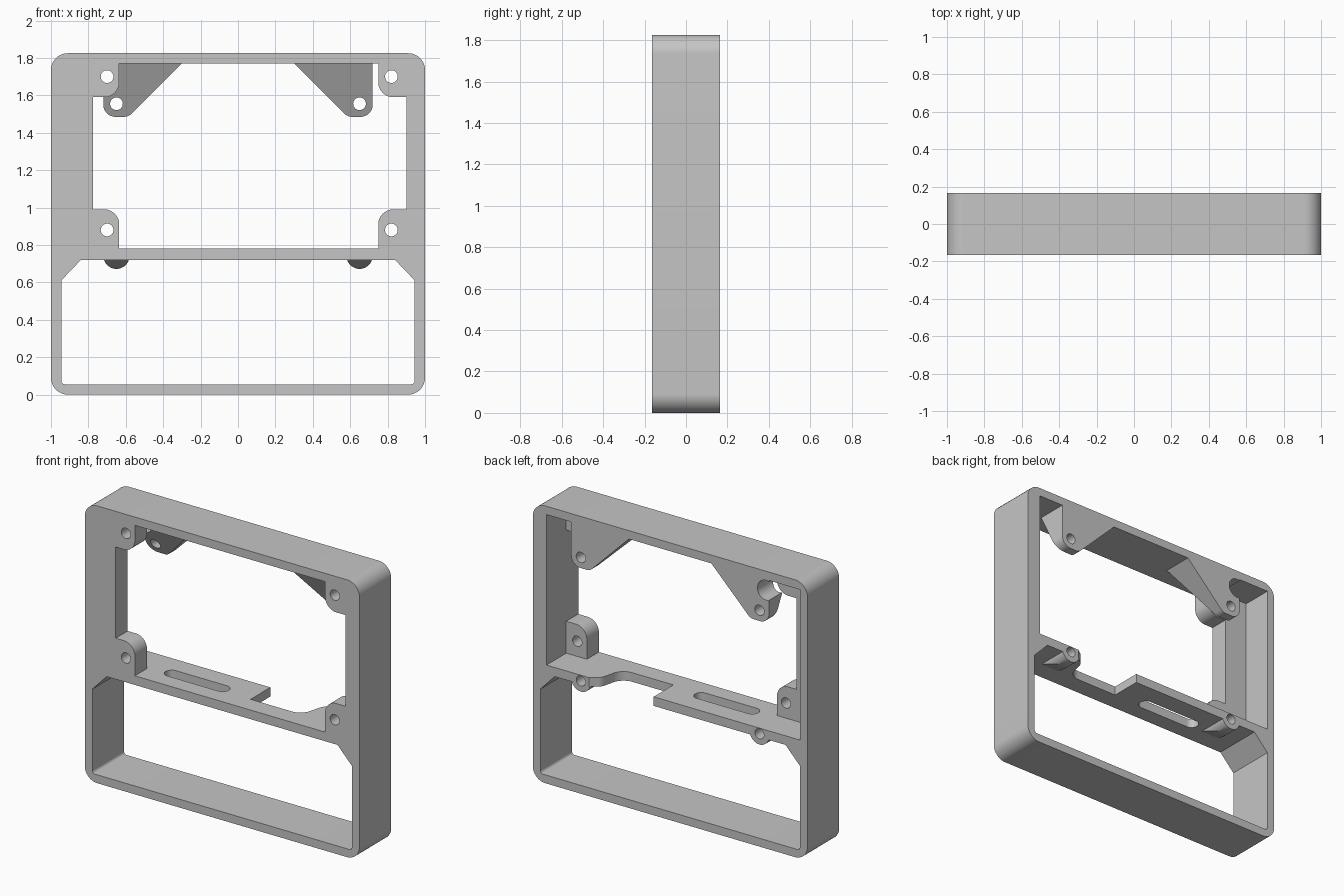
import bpy, bmesh, math
from mathutils import Vector

if "Cube" in bpy.data.objects:
    bpy.data.objects.remove(bpy.data.objects["Cube"], do_unlink=True)

BACK, FRONT, PLATE = 0.165, -0.165, -0.04     # depth of rear, front and back of face plate
FLOOR, CEILING = 0.78, 1.77                   # upper bay limits
SHELF_BOTTOM = 0.72

grey = bpy.data.materials.new("plain grey")
grey.use_nodes = True
COLOUR = (0.56, 0.56, 0.56, 1)
grey.diffuse_color = COLOUR
grey.node_tree.nodes["Principled BSDF"].inputs["Base Color"].default_value = COLOUR


def rounded(points, steps=10):
    """Replace each (x, y, radius) corner by an arc; plain (x, y) stays sharp."""
    out = []
    for i, c in enumerate(points):
        p = Vector(c[:2])
        if len(c) < 3:
            out.append(p)
            continue
        r = c[2]
        u = (Vector(points[i - 1][:2]) - p).normalized()
        v = (Vector(points[(i + 1) % len(points)][:2]) - p).normalized()
        half = u.angle(v) / 2
        centre = p + (u + v).normalized() * (r / math.sin(half))
        t = r / math.tan(half)
        a, b = p + u * t - centre, p + v * t - centre
        out += [centre + a.lerp(b, k / steps).normalized() * r for k in range(steps + 1)]
    return out


def prism(name, points, start, end, axis="y"):
    """Extrude an outline along y (outline in x, z) or z (outline in x, y)."""
    bm = bmesh.new()
    place = (lambda p: (p.x, start, p.y)) if axis == "y" else (lambda p: (p.x, p.y, start))
    face = bm.faces.new([bm.verts.new(place(p)) for p in rounded(points)])
    new = bmesh.ops.extrude_face_region(bm, geom=[face])["geom"]
    step = Vector((0, end - start, 0)) if axis == "y" else Vector((0, 0, end - start))
    bmesh.ops.translate(bm, vec=step, verts=[g for g in new if isinstance(g, bmesh.types.BMVert)])
    bmesh.ops.recalc_face_normals(bm, faces=bm.faces)
    mesh = bpy.data.meshes.new(name)
    bm.to_mesh(mesh)
    bm.free()
    mesh.materials.append(grey)
    ob = bpy.data.objects.new(name, mesh)
    bpy.context.collection.objects.link(ob)
    return ob


def box(x0, x1, z0, z1):
    return [(x0, z0), (x1, z0), (x1, z1), (x0, z1)]


def disc(x, z, r, n=32):
    return [(x + r * math.cos(k * math.tau / n), z + r * math.sin(k * math.tau / n)) for k in range(n)]


def cut(ob, *outline_args, **kw):
    """Subtract a prism from the object."""
    cutter = prism("cutter", *outline_args, **kw)
    cutter.hide_render = True
    mod = ob.modifiers.new("cut", "BOOLEAN")
    mod.operation, mod.solver, mod.object = "DIFFERENCE", "EXACT", cutter
    bpy.context.view_layer.objects.active = ob
    bpy.ops.object.modifier_apply(modifier=mod.name)
    bpy.data.objects.remove(cutter, do_unlink=True)


def slope(ob, upper, lower):
    """Slice away everything in front of the plane through two (y, z) points."""
    (y0, z0), (y1, z1) = upper, lower
    bm = bmesh.new()
    bm.from_mesh(ob.data)
    bmesh.ops.bisect_plane(bm, geom=bm.verts[:] + bm.edges[:] + bm.faces[:],
                           plane_co=(0, y0, z0), plane_no=(0, z1 - z0, y0 - y1),
                           clear_outer=True)
    bmesh.ops.holes_fill(bm, edges=bm.edges[:], sides=0)
    bmesh.ops.recalc_face_normals(bm, faces=bm.faces)
    bm.to_mesh(ob.data)
    bm.free()


def finish(ob):
    bpy.ops.object.select_all(action="DESELECT")
    ob.select_set(True)
    bpy.context.view_layer.objects.active = ob
    bpy.ops.object.shade_smooth_by_angle(angle=math.radians(30))


# Outer shell
R = 0.09
frame = prism("frame", [(-1, 0, R), (1, 0, R), (1, 1.825, R), (-1, 1.825, R)], FRONT, BACK)

# Lower bay with chamfered upper corners
cut(frame, [(-0.945, 0.055, 0.02), (0.945, 0.055, 0.02), (0.945, 0.61), (0.84, SHELF_BOTTOM),
            (-0.84, SHELF_BOTTOM), (-0.945, 0.61)], -0.3, 0.3)

# Upper window through the face plate, leaving four corner tabs
T = 0.08
window = [(-0.635, FLOOR), (0.75, FLOOR), (0.75, 0.99, T), (0.9, 0.99), (0.9, 1.59), (0.75, 1.59, T),
          (0.75, CEILING), (-0.635, CEILING), (-0.635, 1.59, T), (-0.775, 1.59),
          (-0.775, 0.99), (-0.635, 0.99, T)]
cut(frame, window, -0.3, 0)

# Wider pocket behind the face plate
cut(frame, box(-0.945, 0.9, FLOOR, CEILING), PLATE, 0.3)

# Tab screw holes
for x in (-0.7, 0.82):
    for z in (0.88, 1.7):
        cut(frame, disc(x, z, 0.034), -0.3, 0)

# Shelf slot and cable notch
S = 0.044
cut(frame, [(-0.52, -0.055, S), (-0.06, -0.055, S), (-0.06, 0.035, S), (-0.52, 0.035, S)],
    0.6, 0.9, axis="z")
cut(frame, [(0.12, 0.3), (0.12, -0.04), (0.49, -0.04, 0.09), (0.53, 0.12, 0.06), (0.59, 0.165), (0.59, 0.3)],
    0.6, 0.9, axis="z")

# Rear mounts, mirrored left and right
for side, label in ((1, "left"), (-1, "right")):
    # Hanging bracket with sloped front
    outline = [(0.3, CEILING), (0.585, 1.485, 0.06), (0.72, 1.485, 0.065), (0.72, CEILING)]
    bracket = prism(label + "_bracket", [(side * p[0], *p[1:]) for p in outline], PLATE, BACK)
    slope(bracket, (PLATE, CEILING), (0.105, 1.485))
    cut(bracket, disc(side * 0.65, 1.555, 0.034), -0.3, 0.3)
    if side < 0:
        cut(bracket, disc(-0.7, 1.7, 0.065), -0.3, 0.3)
    finish(bracket)

    # Half-round boss under the shelf
    ring = [p for p in disc(side * 0.65, 0.742, 0.07, 48) if p[1] < SHELF_BOTTOM]
    half = math.sqrt(0.07 ** 2 - 0.022 ** 2)
    ring = [(side * 0.65 - half, SHELF_BOTTOM)] + ring + [(side * 0.65 + half, SHELF_BOTTOM)]
    boss = prism(label + "_shelf_boss", ring, PLATE, BACK)
    slope(boss, (PLATE, SHELF_BOTTOM), (0.105, 0.672))
    for part in (boss, frame):
        cut(part, disc(side * 0.65, 0.742, 0.033), 0.05, 0.3)
    finish(boss)

finish(frame)
